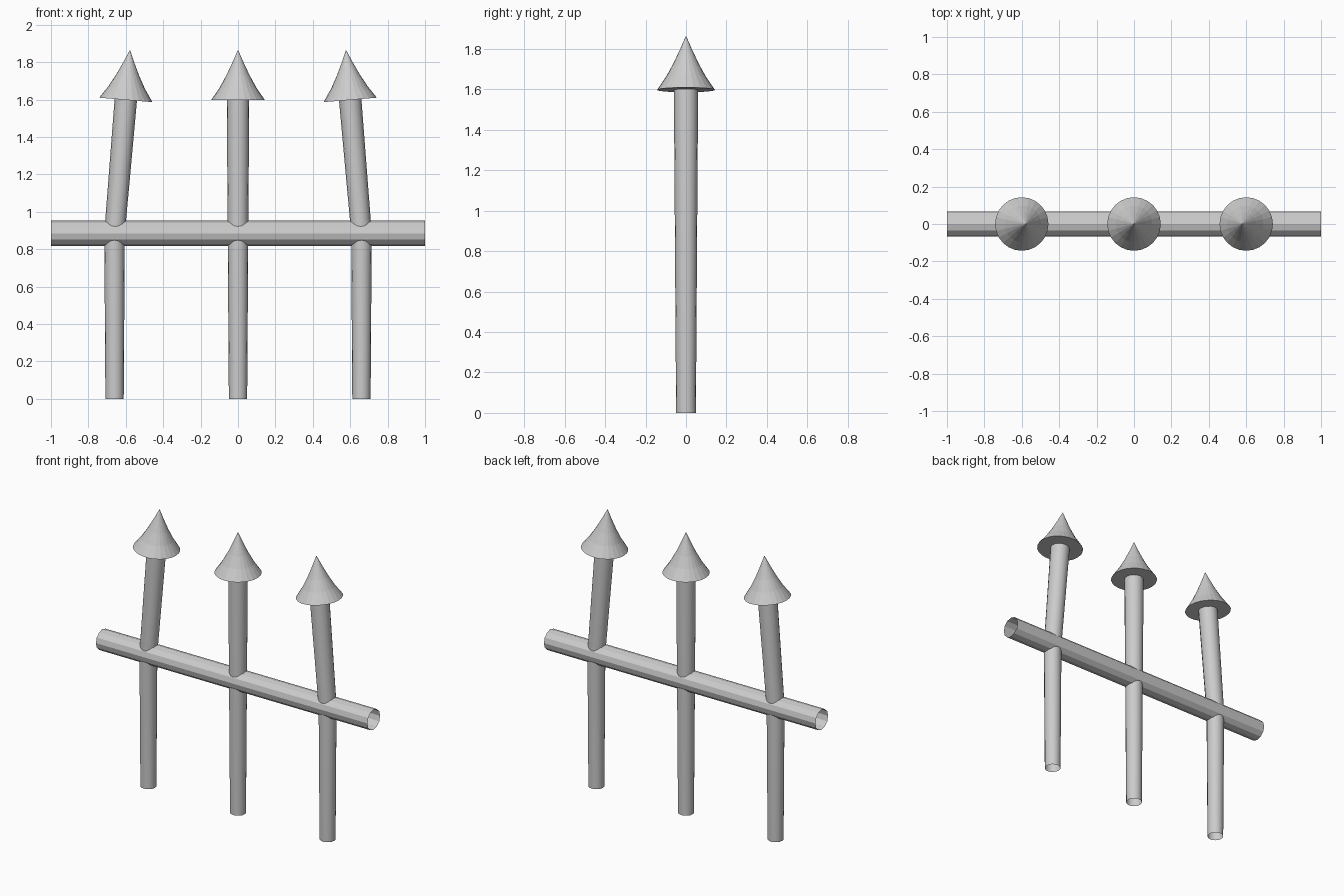
import bpy, bmesh
from math import cos, sin, pi, atan2
from mathutils import Vector, Matrix

if "Cube" in bpy.data.objects:
    bpy.data.objects.remove(bpy.data.objects["Cube"])


def loft(name, rings, sides, cap_start=False, smooth=None):
    """Skin round rings given as (centre, radius, tilt matrix); radius 0 makes a tip."""
    bm = bmesh.new()
    loops = []
    for centre, r, rot in rings:
        if r == 0:
            loops.append([bm.verts.new(centre)] * sides)
        else:
            loops.append([bm.verts.new(Vector(centre) + rot @ Vector(
                (r * cos(2 * pi * i / sides), r * sin(2 * pi * i / sides), 0)))
                for i in range(sides)])
    for a, b in zip(loops, loops[1:]):
        for i in range(sides):
            j = (i + 1) % sides
            quad = [a[i], a[j], b[j], b[i]]
            bm.faces.new(list(dict.fromkeys(quad)))
    if cap_start:
        bm.faces.new(loops[0][::-1])
    mesh = bpy.data.meshes.new(name)
    bm.to_mesh(mesh)
    bm.free()
    obj = bpy.data.objects.new(name, mesh)
    bpy.context.collection.objects.link(obj)
    if smooth:
        bpy.ops.object.select_all(action='DESELECT')
        obj.select_set(True)
        bpy.context.view_layer.objects.active = obj
        bpy.ops.object.shade_smooth_by_angle(angle=smooth)
    return obj


RAIL_Z, TOP_Z = 0.885, 1.598
FLAT = Matrix.Identity(3)

# horizontal rail, open at both ends
side_on = Matrix.Rotation(pi / 2, 3, 'Y')
loft("rail", [((x, 0, RAIL_Z), 0.067, side_on) for x in (-1, 1)], 12)

# concave spear head profile: radius, height above base
HEAD = [(0.143, 0), (0.098, 0.066), (0.062, 0.132), (0.030, 0.2), (0, 0.268)]

for label, foot_x, top_x in (("left", -0.66, -0.60), ("middle", 0, 0), ("right", 0.66, 0.60)):
    angle = atan2(top_x - foot_x, TOP_Z - RAIL_Z)
    tilt = Matrix.Rotation(angle, 3, 'Y')
    bend = Matrix.Rotation(angle / 2, 3, 'Y')
    top = Vector((top_x, 0, TOP_Z))
    # tapered post, bent inward above the rail
    loft(label + "_post", [((foot_x, 0, 0), 0.049, FLAT),
                           ((foot_x, 0, RAIL_Z), 0.055, bend),
                           (top, 0.06, tilt)], 16, smooth=pi / 6)
    # spear head with closed base
    loft(label + "_spear_head", [(top + tilt @ Vector((0, 0, h)), r, tilt) for r, h in HEAD],
         24, cap_start=True)
